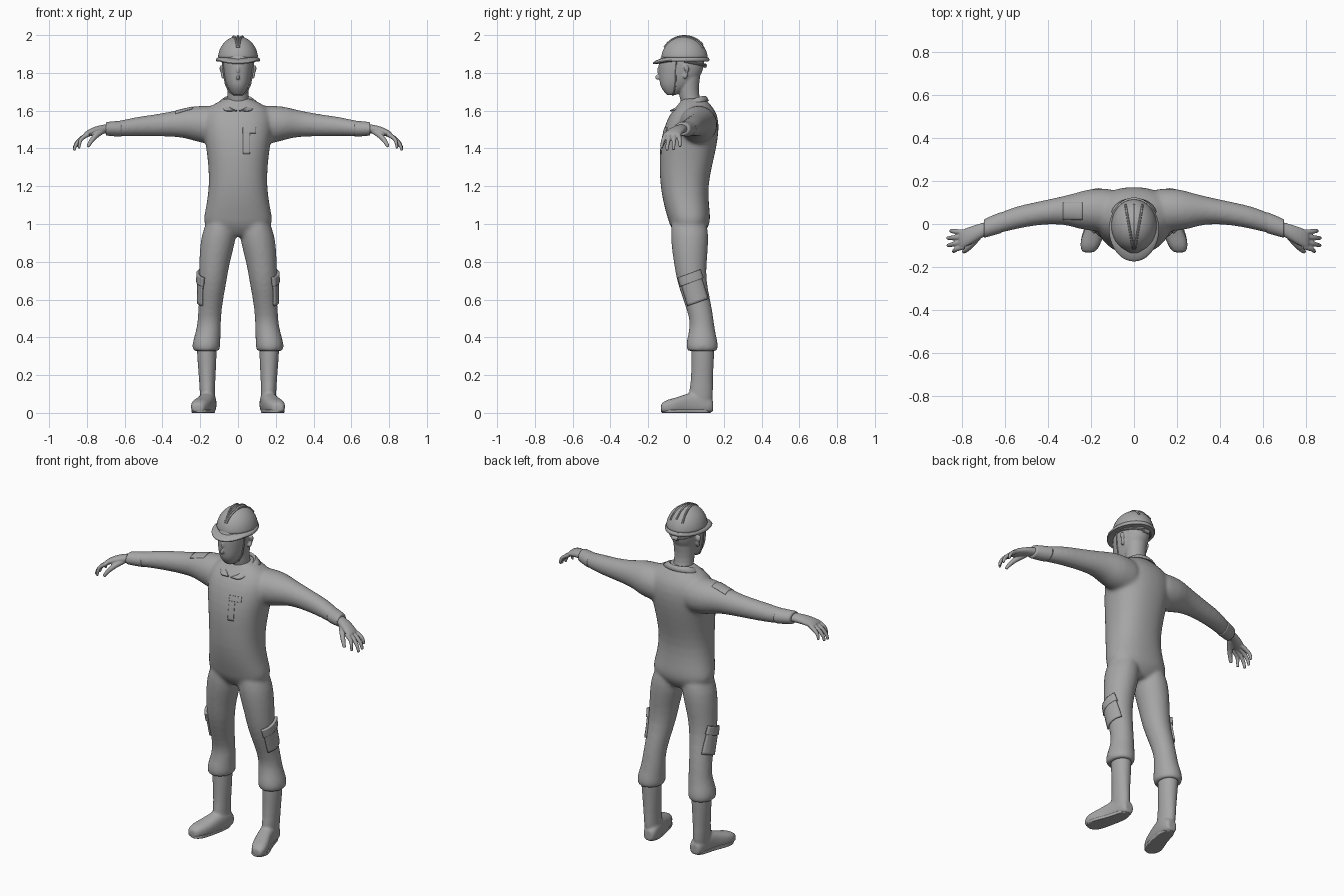
import bpy, bmesh
from math import cos, sin, pi, radians, sqrt
from mathutils import Vector

cube = bpy.data.objects.get("Cube")
if cube:
    bpy.data.objects.remove(cube, do_unlink=True)

GREY = (0.38, 0.38, 0.38, 1)
grey = bpy.data.materials.new("plain_grey")
grey.use_nodes = True
grey.diffuse_color = GREY
grey.node_tree.nodes["Principled BSDF"].inputs["Base Color"].default_value = GREY


def skin(bm, rings, side=1, sharp=True):
    """Bridge rings of points into a closed tube, mirrored in x when side is -1."""
    if sharp:
        for i in (0, -1):
            mid = sum(rings[i], Vector()) / len(rings[i])
            cap = [mid.lerp(p, 0.94) for p in rings[i]]
            rings = [cap] + rings if i == 0 else rings + [cap]
    vs = [[bm.verts.new((p.x * side, p.y, p.z)) for p in r] for r in rings]
    faces = [bm.faces.new((vs[0][::-1])), bm.faces.new(vs[-1])]
    n = len(vs[0])
    for a, b in zip(vs, vs[1:]):
        for i in range(n):
            j = (i + 1) % n
            faces.append(bm.faces.new((a[i], a[j], b[j], b[i])))
    bmesh.ops.recalc_face_normals(bm, faces=faces)


def loft(bm, axis, rows, side=1, power=2.0, seg=24, sharp=True):
    """Rows are position along the axis, two centre values, two radii."""
    rings = []
    for pos, c1, c2, r1, r2 in rows:
        ring = []
        for k in range(seg):
            c, s = cos(2 * pi * k / seg), sin(2 * pi * k / seg)
            u = c1 + r1 * abs(c) ** (2 / power) * (1 if c > 0 else -1)
            v = c2 + r2 * abs(s) ** (2 / power) * (1 if s > 0 else -1)
            ring.append(Vector({"x": (pos, u, v), "y": (u, pos, v), "z": (u, v, pos)}[axis]))
        rings.append(ring)
    skin(bm, rings, side, sharp)


def tube(bm, path, radii, side=1, seg=10):
    pts = [Vector(p) for p in path]
    rings = []
    for i, p in enumerate(pts):
        way = pts[min(i + 1, len(pts) - 1)] - pts[max(i - 1, 0)]
        q = way.to_track_quat("Z", "Y")
        rings.append([p + q @ Vector((cos(2 * pi * k / seg), sin(2 * pi * k / seg), 0)) * radii[i]
                      for k in range(seg)])
    skin(bm, rings, side)


def finish(name, bm, subdiv=0, voxel=0, smooth=0):
    me = bpy.data.meshes.new(name)
    bm.to_mesh(me)
    bm.free()
    ob = bpy.data.objects.new(name, me)
    bpy.context.collection.objects.link(ob)
    me.materials.append(grey)
    bpy.ops.object.select_all(action="DESELECT")
    ob.select_set(True)
    bpy.context.view_layer.objects.active = ob
    if voxel:
        me.polygons.foreach_set("use_smooth", [True] * len(me.polygons))
    else:
        bpy.ops.object.shade_smooth_by_angle(angle=radians(40))
    if subdiv:
        ob.modifiers.new("Subdivide", "SUBSURF").levels = subdiv
        ob.modifiers["Subdivide"].render_levels = subdiv
    if voxel:
        m = ob.modifiers.new("Blend", "REMESH")
        m.mode, m.voxel_size, m.use_smooth_shade = "VOXEL", voxel, True
    if smooth:
        m = ob.modifiers.new("Relax", "SMOOTH")
        m.factor, m.iterations = 0.5, smooth
    return ob


def patch(name, where, turn, size, thick, lean=0, slope=0):
    """Cloth patch projected on to the suit."""
    bm = bmesh.new()
    bmesh.ops.create_grid(bm, x_segments=10, y_segments=10, size=0.5)
    for v in bm.verts:
        x, y = v.co.x * size[0], v.co.y * size[1]
        v.co.x, v.co.y = x + lean * y, y + slope * x
    ob = finish(name, bm)
    ob.location, ob.rotation_euler = where, turn
    m = ob.modifiers.new("Lay on suit", "SHRINKWRAP")
    m.target, m.wrap_method = suit, "PROJECT"
    m.use_project_z, m.use_negative_direction, m.use_positive_direction = True, True, False
    m = ob.modifiers.new("Thickness", "SOLIDIFY")
    m.thickness, m.offset = thick, 1


# Overalls: torso, sleeves and trouser legs blended together
bm = bmesh.new()
loft(bm, "z", [(0.935, 0, .02, .06, .06), (0.96, 0, .02, .14, .085), (1.0, 0, .018, .184, .108),
               (1.04, 0, .015, .182, .115), (1.1, 0, .002, .168, .12), (1.2, 0, -.01, .154, .127),
               (1.3, 0, -.002, .157, .139), (1.4, 0, .01, .168, .151), (1.5, 0, .028, .188, .149),
               (1.58, 0, .04, .186, .13), (1.63, 0, .045, .145, .088), (1.665, 0, .04, .065, .06)], power=2.3)
for s in (1, -1):
    loft(bm, "x", [(.1, .06, 1.522, .105, .105), (.2, .068, 1.528, .1, .1), (.26, .062, 1.535, .086, .085),
                   (.33, .066, 1.531, .064, .068), (.45, .05, 1.521, .054, .058), (.55, .03, 1.515, .054, .051),
                   (.62, .007, 1.505, .048, .042), (.68, -.015, 1.504, .043, .037)], s)
    loft(bm, "z", [(1.05, .08, .012, .06, .08), (.98, .096, .018, .088, .1), (.9, .107, .02, .094, .1),
                   (.8, .125, .022, .081, .088), (.7, .134, .028, .075, .078), (.6, .143, .057, .064, .073),
                   (.5, .152, .083, .061, .063), (.45, .154, .085, .065, .067), (.4, .163, .085, .07, .077),
                   (.36, .168, .085, .076, .087), (.328, .168, .086, .071, .081)], s)
suit = finish("overalls", bm, 1, 0.01, 8)

for s, label in ((1, "left"), (-1, "right")):
    # Sleeve cuff
    bm = bmesh.new()
    loft(bm, "x", [(.615, .008, 1.505, .05, .043), (.66, -.007, 1.504, .047, .04),
                   (.7, -.022, 1.504, .044, .036)], s)
    finish(label + "_sleeve_cuff", bm, 1)

    # Hand with curled fingers
    bm = bmesh.new()
    loft(bm, "x", [(.66, -.012, 1.505, .03, .024), (.71, -.03, 1.504, .034, .024),
                   (.76, -.053, 1.493, .043, .023), (.8, -.07, 1.478, .044, .018),
                   (.815, -.076, 1.468, .04, .013)], s)
    for y0, y1, x1, z1 in ((-.106, -.128, .842, 1.4), (-.083, -.1, .867, 1.388),
                           (-.06, -.066, .868, 1.392), (-.038, -.032, .854, 1.408)):
        tube(bm, [(.79, y0, 1.477), (.835, (y0 + y1) / 2, 1.452), (x1 - .004, y1, z1 + .028), (x1, y1, z1)],
             (.013, .0125, .0105, .008), s)
    tube(bm, [(.72, -.05, 1.492), (.755, -.095, 1.468), (.782, -.122, 1.435), (.795, -.13, 1.408)],
         (.018, .016, .013, .009), s)
    finish(label + "_hand", bm, 1, 0.004, 2)

    # Boot: shaft and out-turned foot
    bm = bmesh.new()
    loft(bm, "z", [(.02, .157, .078, .038, .055), (.1, .162, .078, .041, .067), (.16, .163, .084, .042, .058),
                   (.25, .164, .087, .049, .059), (.36, .166, .09, .054, .062)], s)
    loft(bm, "y", [(.143, .153, .036, .026, .03), (.125, .153, .042, .042, .046), (.06, .158, .055, .044, .062),
                   (.0, .172, .046, .045, .054), (-.06, .194, .036, .052, .042), (-.105, .207, .033, .046, .037),
                   (-.132, .212, .026, .028, .022)], s, 2.6)
    for v in bm.verts:
        v.co.z = max(v.co.z, 0)
    finish(label + "_boot", bm, 1, 0.007, 4)

    # Boot sole
    bm = bmesh.new()
    outline = [(.153, .142), (.122, .12), (.12, .06), (.132, -.0), (.148, -.07), (.165, -.118), (.205, -.138),
               (.24, -.12), (.253, -.07), (.222, .0), (.2, .06), (.19, .12)]
    skin(bm, [[Vector((x, y, z)) for x, y in outline] for z in (0, .018)], s)
    finish(label + "_sole", bm, 2)

    # Thigh pocket and its flap
    turn = (pi / 2, 0, s * pi / 2)
    patch(label + "_thigh_pocket", (s * .35, .042, .655), turn, (.1, .14), .01, -.3 * s, .35 * s)
    patch(label + "_pocket_flap", (s * .35, .025, .715), turn, (.106, .045), .015, -.3 * s, .4 * s)

# Chest pocket and shoulder badge
front = (pi / 2, 0, 0)
patch("chest_pocket", (.045, -.4, 1.435), front, (.035, .13), .002)
patch("chest_pocket_flap", (.06, -.4, 1.495), front, (.07, .03), .003)
patch("shoulder_badge", (-.285, .06, 1.8), (0, 0, 0), (.09, .08), .002)

# Folded collar with two points, open at the front
bm = bmesh.new()
STEPS = 28
strips = []
for i in range(STEPS + 1):
    a, b = (gap - pi / 2 + (2 * pi - 2 * gap) * i / STEPS for gap in (.06, .55))
    f = (1 - sin(a)) / 2
    drop = f ** 2
    point = max(0, f - 0.8) * 5
    strips.append([bm.verts.new((r * cos(t) * (1 - .1 * drop), .03 + ry * sin(t), z)) for t, r, ry, z in (
        (a, .066, .066 + .04 * drop, 1.66 - .06 * drop), (a, .074, .074 + .04 * drop, 1.69 - .085 * drop),
        (b, .112, .092 + .045 * drop, 1.652 - .03 * drop - .022 * point))])
for p, q in zip(strips, strips[1:]):
    for k in (0, 1):
        bm.faces.new((p[k], q[k], q[k + 1], p[k + 1]))
bmesh.ops.recalc_face_normals(bm, faces=bm.faces[:])
collar = finish("collar", bm, 1)
collar.modifiers.new("Thickness", "SOLIDIFY").thickness = 0.006

# Head, neck, nose, lips and ears
bm = bmesh.new()
loft(bm, "z", [(1.62, 0, .035, .058, .056), (1.68, 0, .015, .054, .052), (1.74, 0, .012, .058, .057),
               (1.8, 0, .015, .062, .064)])
loft(bm, "z", [(1.682, 0, -.078, .022, .022), (1.692, 0, -.072, .036, .038), (1.72, 0, -.055, .054, .078),
               (1.75, 0, -.045, .066, .096), (1.79, 0, -.031, .074, .113), (1.83, 0, -.025, .079, .12),
               (1.87, 0, -.022, .08, .122), (1.93, 0, -.02, .065, .09)], power=2.2)
tube(bm, [(0, -.137, 1.845), (0, -.149, 1.805), (0, -.16, 1.783), (0, -.148, 1.766)], (.007, .01, .012, .01))
tube(bm, [(-.024, -.122, 1.742), (0, -.136, 1.745), (.024, -.122, 1.742)], (.004, .01, .004))
for s in (1, -1):
    tube(bm, [(.076, -.008, 1.772), (.083, .004, 1.79), (.088, .008, 1.815), (.085, -.002, 1.838)],
         (.009, .014, .017, .011), s)
finish("head", bm, 1, 0.005, 5)

# Hard hat shell
CY, RX, RY, Z0, H = -.008, .107, .124, 1.872, .122


def dome(x, y, lift):
    return (x, y, Z0 + lift + H * sqrt(max(0, 1 - (x / RX) ** 2 - ((y - CY) / RY) ** 2)))


bm = bmesh.new()
loft(bm, "z", [(Z0 + H * sin(t * pi / 26), 0, CY, RX * cos(t * pi / 26), RY * cos(t * pi / 26))
               for t in range(13)], seg=40, sharp=False)
finish("hard_hat_shell", bm, 1)

# Brim with a drooping peak
bm = bmesh.new()
loft(bm, "z", [(1.86, 0, -.026, .114, .147), (1.867, 0, -.026, .118, .151), (1.876, 0, -.022, .116, .146),
               (1.883, 0, CY, .107, .125)], seg=40)
for v in bm.verts:
    v.co.z -= max(0, -.1 - v.co.y) * 0.2
finish("hard_hat_brim", bm, 1)

# Ribs fanning from the front of the hat to the back
bm = bmesh.new()
for spread in (-.04, 0, .04):
    path = []
    for i in range(15):
        t = i / 14
        path.append(dome(spread * (.1 + .9 * t), -.115 + .205 * t, .001))
    tube(bm, path, [.006] * 15, seg=8)
finish("hard_hat_ribs", bm, 1)

# Chin strap, nape band and adjuster
bm = bmesh.new()
strap = [(.082, -.052, 1.87), (.077, -.054, 1.8), (.066, -.056, 1.74), (.048, -.062, 1.7), (.02, -.07, 1.681)]
tube(bm, strap + [(-x, y, z) for x, y, z in strap[::-1]], [.004] * 10, seg=6)
tube(bm, [(.082 * cos(pi * i / 16), -.01 + .112 * sin(pi * i / 16), 1.862 - .022 * sin(pi * i / 16))
          for i in range(17)], [.007] * 17, seg=8)
tube(bm, [(-.018, .1, 1.838), (.018, .1, 1.838)], [.012] * 2)
finish("hat_straps", bm)
